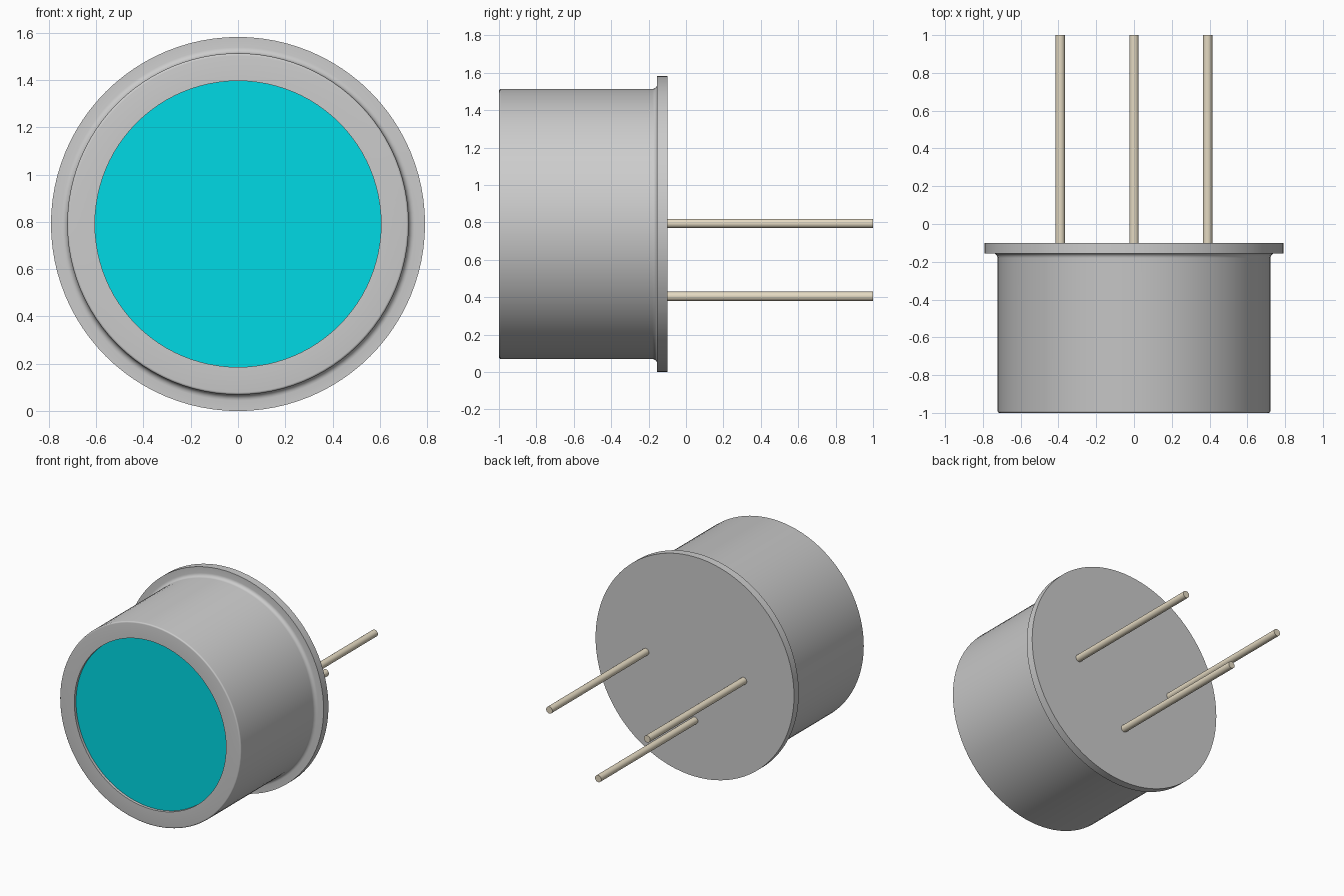
import bpy, bmesh, math

if "Cube" in bpy.data.objects:
    bpy.data.objects.remove(bpy.data.objects["Cube"])

CZ = 0.791  # height of the central axis
SEG = 96


def material(name, rgb):
    m = bpy.data.materials.new(name)
    m.diffuse_color = (*rgb, 1)
    m.use_nodes = True
    m.node_tree.nodes["Principled BSDF"].inputs["Base Color"].default_value = m.diffuse_color
    return m


def lathe(name, profile, x=0, z=CZ, seg=SEG, mat=None):
    """Spin a (radius, y) profile around an axis parallel to y."""
    bm = bmesh.new()
    vs = [bm.verts.new((r, y, 0)) for r, y in profile]
    es = [bm.edges.new(pair) for pair in zip(vs, vs[1:])]
    bmesh.ops.spin(bm, geom=vs + es, cent=(0, 0, 0), axis=(0, 1, 0),
                   angle=2 * math.pi, steps=seg)
    bmesh.ops.remove_doubles(bm, verts=bm.verts, dist=1e-5)
    bmesh.ops.recalc_face_normals(bm, faces=bm.faces)
    me = bpy.data.meshes.new(name)
    bm.to_mesh(me)
    bm.free()
    ob = bpy.data.objects.new(name, me)
    ob.location = (x, 0, z)
    bpy.context.collection.objects.link(ob)
    if mat:
        me.materials.append(mat)
    bpy.context.view_layer.objects.active = ob
    ob.select_set(True)
    bpy.ops.object.shade_smooth_by_angle(angle=math.radians(35))
    ob.select_set(False)
    return ob


def arc(cr, cy, rad, a0, a1, n=5):
    return [(cr + rad * math.cos(math.radians(a0 + (a1 - a0) * i / n)),
             cy + rad * math.sin(math.radians(a0 + (a1 - a0) * i / n)))
            for i in range(n + 1)]


# Metal can: recessed window seat, rounded front rim, fillet into the flange
can = [(0, -0.965), (0.605, -0.965), (0.605, -1.0)]
can += arc(0.712, -0.99, 0.01, -90, 0)
can += arc(0.747, -0.18, 0.025, 180, 90)
can += [(0.791, -0.155), (0.791, -0.10), (0, -0.10)]
lathe("can_housing", can)

# Round window set slightly behind the rim
lathe("window", [(0, -0.965), (0.605, -0.965), (0.605, -0.98), (0, -0.98)],
      mat=material("window_cyan", (0.0, 0.7, 0.78)))

# Three lead pins: left, right and lower centre
tan = material("pin_tan", (0.78, 0.70, 0.54))
pin = [(0, -0.12), (0.025, -0.12), (0.025, 1.0), (0, 1.0)]
for name, x, dz in (("left", -0.39, 0), ("right", 0.39, 0), ("lower", 0, -0.39)):
    lathe(name + "_pin", pin, x, CZ + 0.003 + dz, 24, tan)
